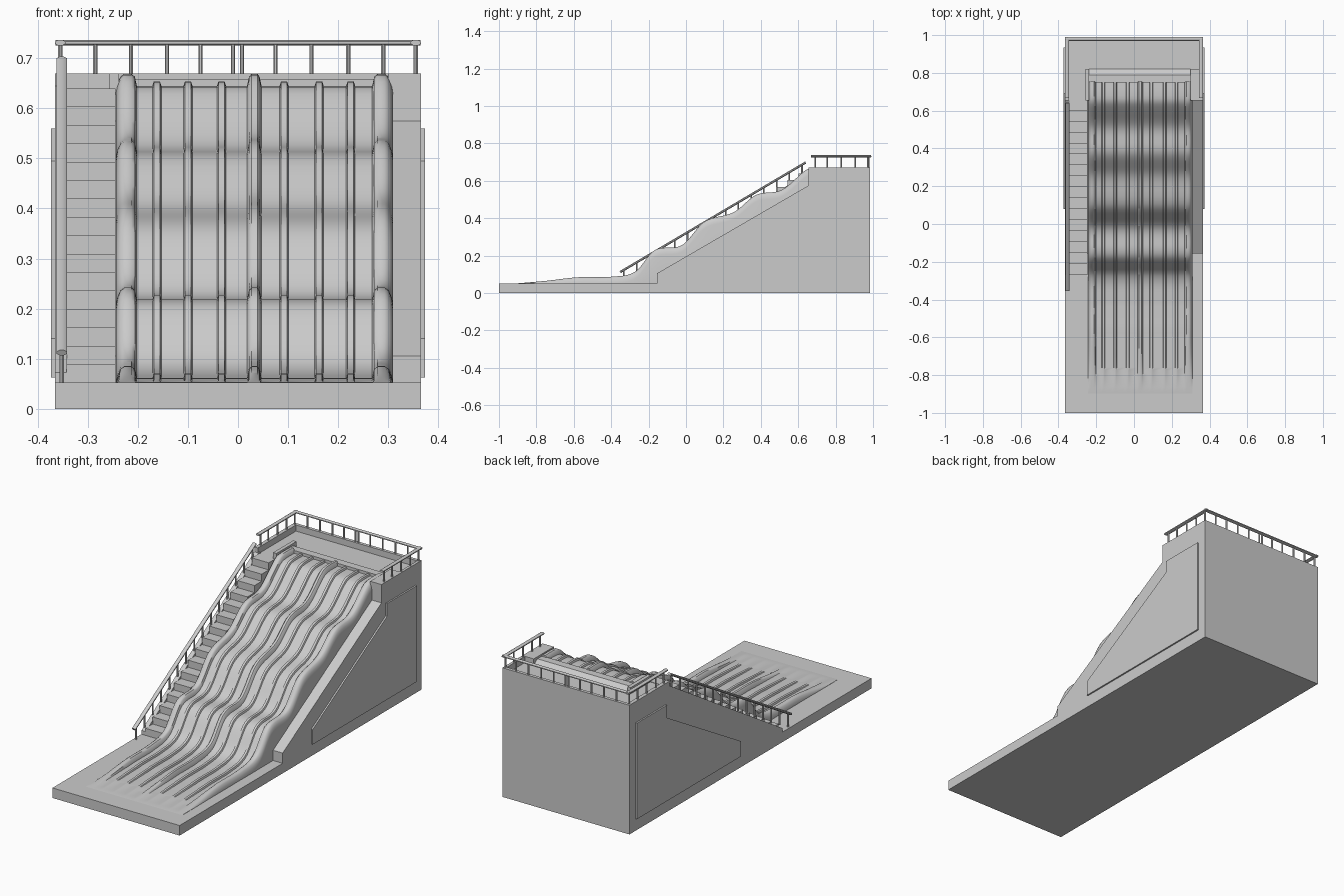
import bpy, bmesh, math
from mathutils import Vector

if "Cube" in bpy.data.objects:
    bpy.data.objects.remove(bpy.data.objects["Cube"])

def finish(name, bm, smooth=None):
    bmesh.ops.recalc_face_normals(bm, faces=bm.faces)
    me = bpy.data.meshes.new(name)
    bm.to_mesh(me)
    bm.free()
    ob = bpy.data.objects.new(name, me)
    bpy.context.collection.objects.link(ob)
    if smooth:
        bpy.ops.object.select_all(action='DESELECT')
        ob.select_set(True)
        bpy.context.view_layer.objects.active = ob
        bpy.ops.object.shade_smooth_by_angle(angle=math.radians(smooth))
    return ob

def prism(name, pts, x0, x1):
    """Extrude a (y, z) outline along x."""
    bm = bmesh.new()
    f = bm.faces.new([bm.verts.new((x0, y, z)) for y, z in pts])
    r = bmesh.ops.extrude_face_region(bm, geom=[f])
    vs = [v for v in r['geom'] if isinstance(v, bmesh.types.BMVert)]
    bmesh.ops.translate(bm, verts=vs, vec=(x1 - x0, 0, 0))
    return finish(name, bm)

def box(name, x0, x1, y0, y1, z0, z1):
    return prism(name, [(y0, z0), (y1, z0), (y1, z1), (y0, z1)], x0, x1)

def beam(bm, p, q, r, flat=1.0, sides=8):
    """Round or flattened bar between two points."""
    p, q = Vector(p), Vector(q)
    d = (q - p).normalized()
    u = d.cross((0, 0, 1)) if abs(d.z) < .99 else Vector((1, 0, 0))
    u.normalize()
    w = u.cross(d)
    rings = []
    for c in (p, q):
        ring = []
        for i in range(sides):
            a = 2 * math.pi * (i + .5) / sides
            ring.append(bm.verts.new(c + u * r * math.cos(a) + w * r * flat * math.sin(a)))
        rings.append(ring)
    for i in range(sides):
        j = (i + 1) % sides
        bm.faces.new((rings[0][i], rings[0][j], rings[1][j], rings[1][i]))
    bm.faces.new(rings[0])
    bm.faces.new(rings[1][::-1])

# Base slab and main body
W, BACK = .365, .985
box("base_slab", -W, W, -1, BACK, 0, .052)
ledge = [(-.155, .02), (-.155, .105), (.655, .575)]
prism("main_body", ledge + [(.655, .638), (BACK, .638), (BACK, .02)], -W, W)

# Raised rim around the platform
box("rim_back", -W, W, .968, BACK, .6, .67)
box("rim_right", .35, W, .655, .97, .6, .67)
box("rim_left", -W, -.345, .655, .97, .6, .67)
box("rim_front_right", .3, .352, .655, .82, .6, .67)
box("stair_gate_post", -.257, -.238, .655, .82, .6, .67)
prism("start_step", [(.75, .6), (.75, .659), (.79, .659), (.82, .638), (.82, .6)], -.24, .302)

# Side panels
panel = [(.08, .062), (.08, .14), (.69, .495), (.69, .56), (.935, .56), (.935, .062)]
for s, n in ((1, "right"), (-1, "left")):
    prism("side_panel_" + n, panel, s * .355, s * .373)

# Stairs with outer stringer
N, Y0, Z0 = 16, -.27, .052
run, rise = (.66 - Y0) / N, (.64 - Z0) / N
steps = [(Y0, .03)]
for i in range(N):
    steps += [(Y0 + i * run, Z0 + (i + 1) * rise), (Y0 + (i + 1) * run, Z0 + (i + 1) * rise)]
steps += [(.66, .5)]
prism("stairs", steps, -.342, -.245)
prism("stair_stringer", [(Y0, .03), (Y0, Z0 + .02), (.655, .645), (.67, .645), (.67, .03)], -W, -.341)

# Wavy slide: rim-height curve along y, lane cross-section along x
curve = [(-.91, .051), (-.75, .065), (-.58, .084), (-.4, .087), (-.27, .115), (-.17, .228),
         (-.02, .257), (.096, .38), (.257, .433), (.374, .524), (.513, .552), (.64, .657),
         (.68, .668), (.755, .668)]

def crest(y):
    k = 0
    while k < len(curve) - 2 and y > curve[k + 1][0]:
        k += 1
    def slope(i):
        a, b = curve[max(i - 1, 0)], curve[min(i + 1, len(curve) - 1)]
        return (b[1] - a[1]) / (b[0] - a[0])
    (ya, za), (yb, zb) = curve[k], curve[k + 1]
    h, t = yb - ya, (y - ya) / (yb - ya)
    return ((2*t**3 - 3*t*t + 1) * za + (t**3 - 2*t*t + t) * h * slope(k)
            + (3*t*t - 2*t**3) * zb + (t**3 - t*t) * h * slope(k + 1))

section = [(-.244, -.012), (-.241, .004), (-.235, .018), (-.227, .024), (-.213, .024), (-.206, .018), (-.202, 0)]
def rib(c):
    return [(c - .009, 0), (c - .006, .009), (c + .006, .009), (c + .009, 0)]
for c in (-.162, -.1, -.033):
    section += rib(c)
section += [(.018, 0), (.022, .018), (.027, .024), (.039, .024), (.043, .018), (.047, 0)]
for c in (.092, .162, .225):
    section += rib(c)
section += [(.268, 0), (.272, .018), (.279, .024), (.293, .024), (.301, .018), (.307, .004), (.31, -.012)]

bm = bmesh.new()
rows, M = [], 110
for i in range(M + 1):
    y = -.91 + i * 1.665 / M
    top = crest(y)
    floor = min(top, max(top - .024, .053 + .008 * min(1, (y + .91) / .4)))
    k = (top - floor) / .024
    row = [bm.verts.new((section[0][0], y, .04))]
    row += [bm.verts.new((x, y, floor + h * k)) for x, h in section]
    row.append(bm.verts.new((section[-1][0], y, .04)))
    rows.append(row)
for a, b in zip(rows, rows[1:]):
    for j in range(len(a) - 1):
        bm.faces.new((a[j], a[j + 1], b[j + 1], b[j]))
    bm.faces.new((a[-1], a[0], b[0], b[-1]))
bm.faces.new(rows[0])
bm.faces.new(rows[-1][::-1])
finish("wavy_slide", bm, 40)

# Platform railing
bm = bmesh.new()
X, YB, ZR = .355, .981, .731
beam(bm, (-X - .009, YB, ZR), (X + .009, YB, ZR), .011, .55)
for s in (-1, 1):
    beam(bm, (s * X, .668, ZR), (s * X, YB + .008, ZR), .011, .55)
    for y in (.69, .755, .83, .905, .972):
        beam(bm, (s * X, y, .66), (s * X, y, ZR), .0045)
for x in (-.285, -.214, -.142, -.075, -.01, .008, .075, .147, .22, .29):
    beam(bm, (x, YB - .004, .66), (x, YB - .004, ZR), .0045)
finish("platform_railing", bm, 40)

# Stair handrail
bm = bmesh.new()
a, b = Vector((-.352, -.352, .112)), Vector((-.352, .64, .698))
beam(bm, a, b, .011, .6)
for i in range(15):
    p = a.lerp(b, .02 + .96 * i / 14)
    foot = .05 if p.y < Y0 else p.z - .075
    beam(bm, (p.x, p.y, foot), p, .0045)
finish("stair_handrail", bm, 40)
